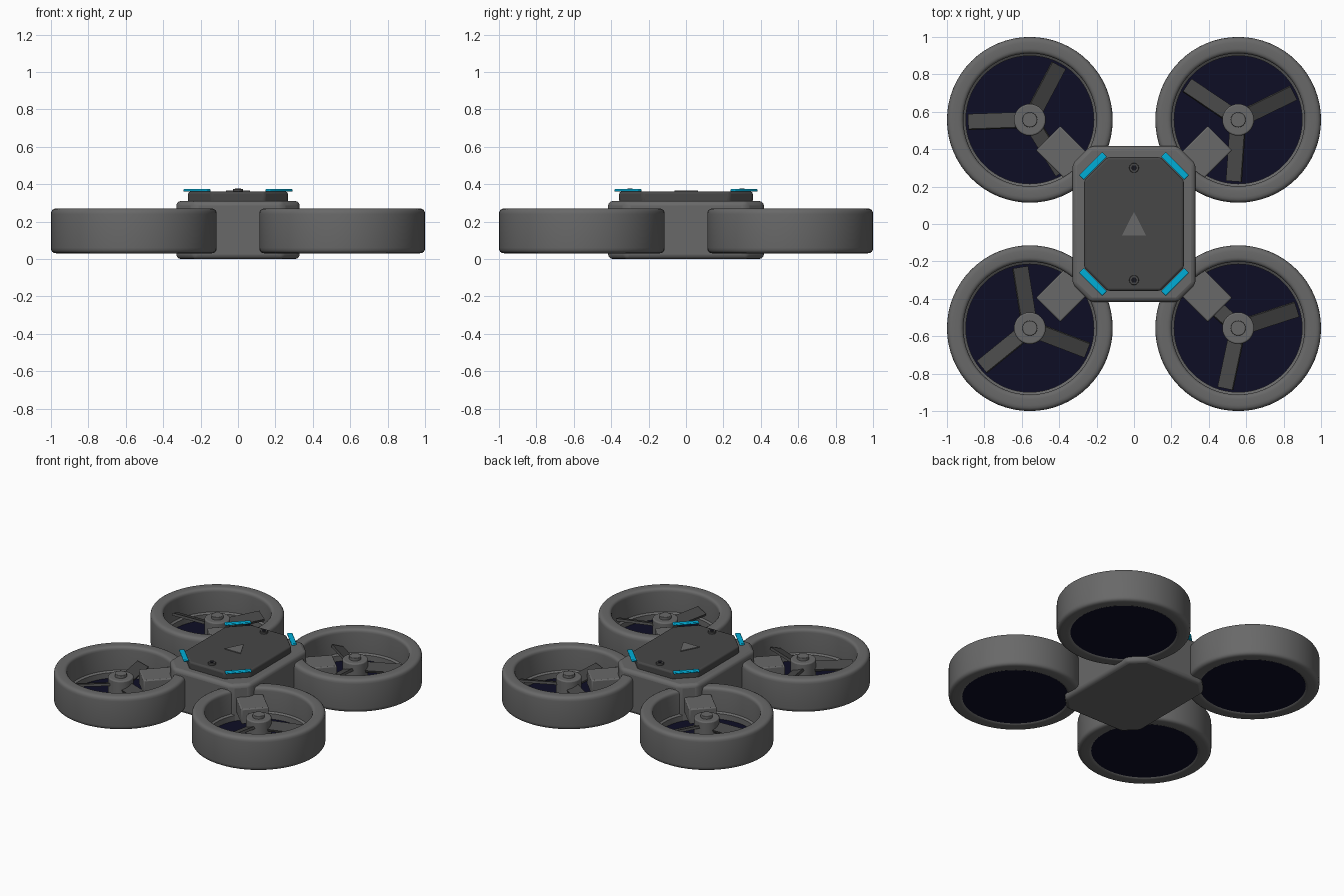
import bpy, bmesh, math
from mathutils import Matrix, Vector

if "Cube" in bpy.data.objects:
    bpy.data.objects.remove(bpy.data.objects["Cube"])


def material(name, rgb):
    m = bpy.data.materials.new(name)
    m.diffuse_color = (*rgb, 1)
    m.use_nodes = True
    m.node_tree.nodes["Principled BSDF"].inputs["Base Color"].default_value = m.diffuse_color
    return m


GREY = material("shell grey", (0.14, 0.14, 0.14))
DARK = material("dark grey", (0.063, 0.063, 0.063))
NAVY = material("navy mesh", (0.004, 0.004, 0.018))
CYAN = material("cyan light", (0.0, 0.42, 0.68))
BLACK = material("socket black", (0.008, 0.008, 0.012))


def finish(name, bm, mat, bevel=0, segments=3):
    bmesh.ops.recalc_face_normals(bm, faces=bm.faces)
    me = bpy.data.meshes.new(name)
    bm.to_mesh(me)
    bm.free()
    me.materials.append(mat)
    ob = bpy.data.objects.new(name, me)
    bpy.context.collection.objects.link(ob)
    if bevel:
        mod = ob.modifiers.new("bevel", 'BEVEL')
        mod.width = bevel
        mod.segments = segments
        mod.limit_method = 'ANGLE'
    bpy.ops.object.select_all(action='DESELECT')
    ob.select_set(True)
    bpy.context.view_layer.objects.active = ob
    bpy.ops.object.shade_smooth_by_angle(angle=math.radians(35))
    return ob


def prism(name, outline, z0, z1, mat, bevel=0):
    """Extrude a flat outline between two heights."""
    bm = bmesh.new()
    face = bm.faces.new([bm.verts.new((x, y, z0)) for x, y in outline])
    new = bmesh.ops.extrude_face_region(bm, geom=[face])["geom"]
    bmesh.ops.translate(bm, vec=(0, 0, z1 - z0),
                        verts=[v for v in new if isinstance(v, bmesh.types.BMVert)])
    return finish(name, bm, mat, bevel)


def chamfered(hx, hy, c):
    return [(hx, -hy + c), (hx, hy - c), (hx - c, hy), (-hx + c, hy),
            (-hx, hy - c), (-hx, -hy + c), (-hx + c, -hy), (hx - c, -hy)]


def round_outline(r, cx=0, cy=0, n=32):
    return [(cx + r * math.cos(2 * math.pi * i / n), cy + r * math.sin(2 * math.pi * i / n))
            for i in range(n)]


def box(name, size, matrix, mat, bevel=0):
    bm = bmesh.new()
    bmesh.ops.create_cube(bm, size=1, matrix=matrix @ Matrix.Diagonal((*size, 1)))
    return finish(name, bm, mat, bevel, 2)


def rounded_profile(corners, steps=4):
    """Round each (r, z, radius) corner of a closed section."""
    pts = []
    for i, (r, z, rad) in enumerate(corners):
        p = Vector((r, z))
        if not rad:
            pts.append(p)
            continue
        a = p + (Vector(corners[i - 1][:2]) - p).normalized() * rad
        b = p + (Vector(corners[(i + 1) % len(corners)][:2]) - p).normalized() * rad
        for k in range(steps + 1):
            t = k / steps
            pts.append(a * (1 - t) ** 2 + p * 2 * t * (1 - t) + b * t * t)
    return pts


def lathe(name, profile, cx, cy, mat, n=64):
    bm = bmesh.new()
    rings = [[bm.verts.new((cx + r * math.cos(2 * math.pi * i / n),
                            cy + r * math.sin(2 * math.pi * i / n), z)) for r, z in profile]
             for i in range(n)]
    m = len(profile)
    for i in range(n):
        a, b = rings[i], rings[(i + 1) % n]
        for j in range(m):
            bm.faces.new((a[j], b[j], b[(j + 1) % m], a[(j + 1) % m]))
    return finish(name, bm, mat)


# Central body and top plate
prism("body", chamfered(0.33, 0.417, 0.095), 0.0, 0.31, GREY, 0.025)
prism("top_plate", chamfered(0.267, 0.357, 0.125), 0.30, 0.36, DARK, 0.012)

# Direction marker and screws on the plate
prism("direction_marker", [(-0.065, -0.062), (0.065, -0.062), (0, 0.065)], 0.355, 0.366, GREY)
for y in (-0.3, 0.3):
    prism("screw", round_outline(0.026, 0, y, 24), 0.355, 0.375, DARK, 0.003)
    prism("screw_socket", round_outline(0.016, 0, y, 6), 0.37, 0.377, BLACK)

# Duct section with rounded lips and a small inner step
duct_section = rounded_profile([
    (0.443, 0.03, 0.03), (0.443, 0.27, 0.03), (0.355, 0.27, 0.025),
    (0.355, 0.10, 0), (0.342, 0.09, 0), (0.342, 0.045, 0), (0.362, 0.03, 0.01)])

D = 0.557
for sx, sy, spin in ((-1, 1, 62), (1, 1, 26), (-1, -1, 99), (1, -1, 18)):
    cx, cy = sx * D, sy * D
    diagonal = math.atan2(sy, sx)
    lathe("duct", duct_section, cx, cy, GREY)
    prism("duct_mesh", round_outline(0.352, cx, cy, 64), 0.037, 0.05, NAVY)

    # Motor, cap and three pitched blades
    prism("motor", round_outline(0.085, cx, cy), 0.10, 0.222, GREY, 0.008)
    prism("motor_cap", round_outline(0.04, cx, cy, 24), 0.215, 0.243, GREY, 0.004)
    for k in range(3):
        place = (Matrix.Translation((cx, cy, 0.165))
                 @ Matrix.Rotation(math.radians(spin + 120 * k), 4, 'Z')
                 @ Matrix.Translation((0.195, 0, 0))
                 @ Matrix.Rotation(math.radians(20), 4, 'X'))
        box("blade", (0.27, 0.085, 0.018), place, DARK)

    # Arm from the body through the duct wall
    turn = Matrix.Rotation(diagonal, 4, 'Z')
    box("arm", (0.31, 0.185, 0.11),
        turn @ Matrix.Translation((0.495, 0, 0.165)), GREY, 0.008)

    # Corner light strip
    place = (Matrix.Translation((sx * 0.219, sy * 0.31, 0.367))
             @ Matrix.Rotation(diagonal + math.pi / 2, 4, 'Z'))
    box("corner_light", (0.175, 0.036, 0.014), place, CYAN, 0.005)
